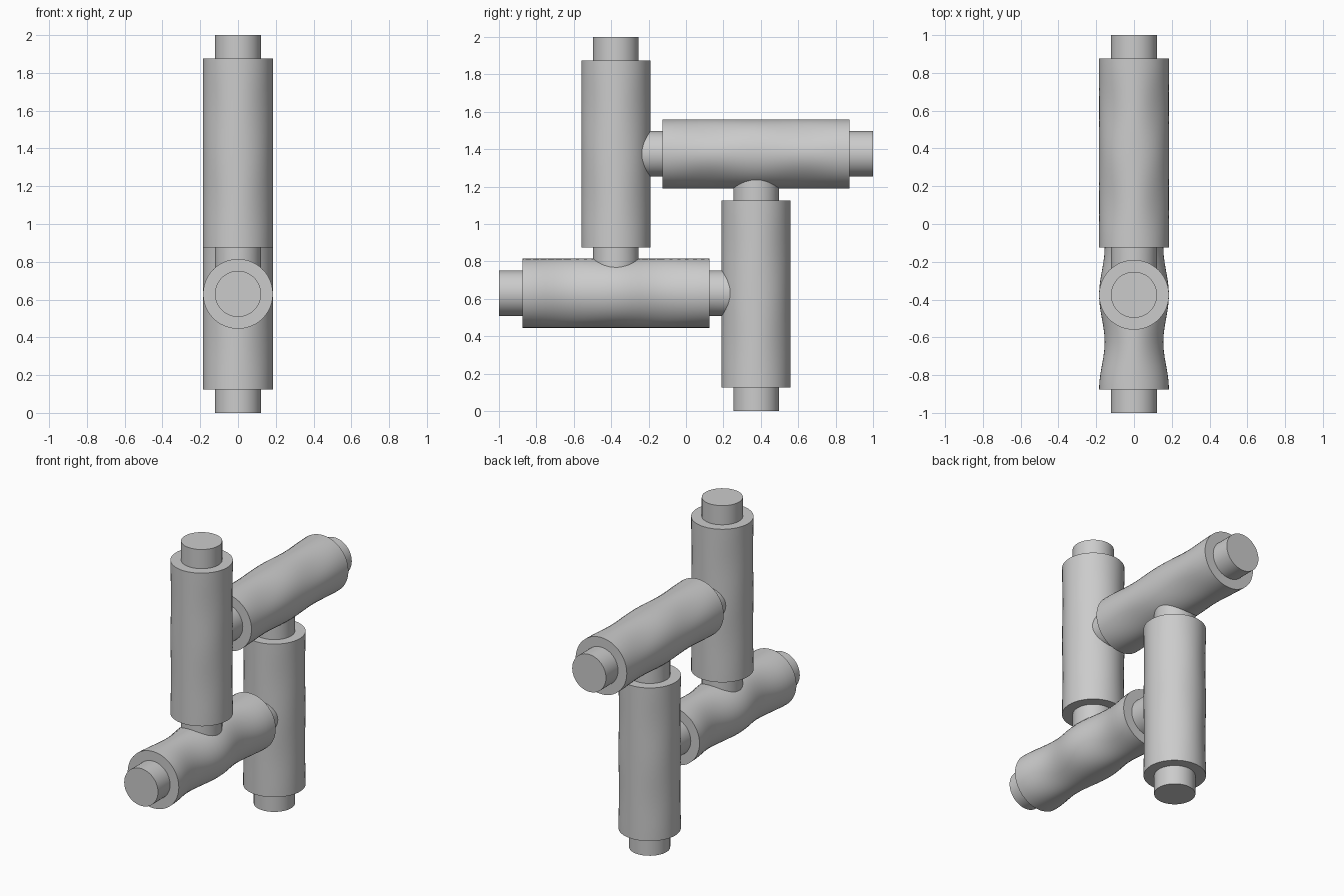
import bpy, bmesh
from math import sin, cos, pi, sqrt, radians
from mathutils import Vector

if "Cube" in bpy.data.objects:
    bpy.data.objects.remove(bpy.data.objects["Cube"])

R, STUB, SIDES, STEPS = 0.185, 0.122, 48, 24


def make_tube(name, origin, direction, side_waist, diagonal_waist):
    """Sleeve with a plug at both ends; origin lies on the neighbour's axis."""
    origin, axis = Vector(origin), Vector(direction)
    across = Vector((1, 0, 0))
    up = axis.cross(across)
    bm = bmesh.new()

    def ring(point):
        verts = []
        for i in range(SIDES):
            a = 2 * pi * i / SIDES
            x, y, s = point(a)
            verts.append(bm.verts.new(origin + across * x + up * y + axis * s))
        return verts

    def plug(s):
        return ring(lambda a: (STUB * cos(a), STUB * sin(a), s))

    def sleeve(t):
        w = sin(2 * pi * t) ** 2
        def point(a):
            r = R * (1 - diagonal_waist * w * sin(2 * a) ** 2)
            return r * cos(a) * (1 - side_waist * w), r * sin(a), 0.25 + t
        return ring(point)

    # inner plug end is shaped to sit on the neighbouring round sleeve
    rings = [ring(lambda a: (STUB * cos(a), STUB * sin(a),
                             sqrt(R * R - (STUB * cos(a)) ** 2) - 0.006))]
    rings.append(plug(0.25))
    rings += [sleeve(k / STEPS) for k in range(STEPS + 1)]
    rings += [plug(1.25), plug(1.375)]
    for lo, hi in zip(rings, rings[1:]):
        for i in range(SIDES):
            j = (i + 1) % SIDES
            bm.faces.new((lo[i], lo[j], hi[j], hi[i]))
    bm.faces.new(rings[-1])
    bmesh.ops.recalc_face_normals(bm, faces=bm.faces)

    mesh = bpy.data.meshes.new(name)
    bm.to_mesh(mesh)
    bm.free()
    obj = bpy.data.objects.new(name, mesh)
    bpy.context.collection.objects.link(obj)
    bpy.ops.object.select_all(action='DESELECT')
    obj.select_set(True)
    bpy.context.view_layer.objects.active = obj
    bpy.ops.object.shade_smooth_by_angle(angle=radians(35))


# Four interlocking tubes, each resting on the middle of the next
make_tube("upper_vertical_tube", (0, -0.375, 0.625), (0, 0, 1), 0, 0.02)
make_tube("lower_horizontal_tube", (0, 0.375, 0.63), (0, -1, 0), 0.16, 0.03)
make_tube("lower_vertical_tube", (0, 0.375, 1.375), (0, 0, -1), 0, 0.02)
make_tube("upper_horizontal_tube", (0, -0.375, 1.375), (0, 1, 0), 0, 0.05)
